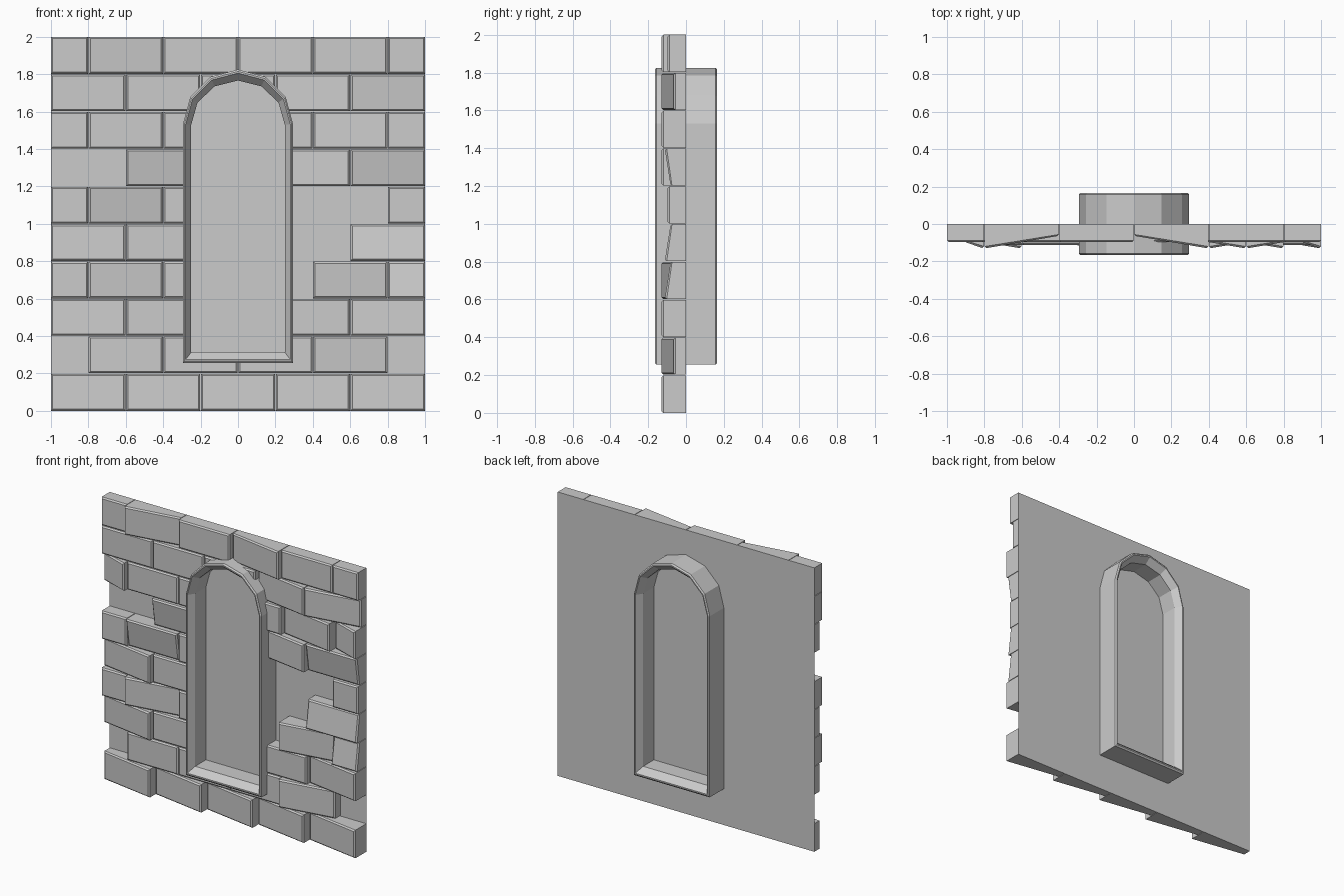
import bpy
import bmesh
from math import cos, sin, pi

cube = bpy.data.objects.get("Cube")
if cube:
    bpy.data.objects.remove(cube, do_unlink=True)

stone = bpy.data.materials.new("light_grey_stone")
stone.use_nodes = True
grey = (0.6, 0.6, 0.6, 1)
stone.diffuse_color = grey
stone.node_tree.nodes["Principled BSDF"].inputs["Base Color"].default_value = grey


def make_object(name, bm):
    bmesh.ops.recalc_face_normals(bm, faces=bm.faces)
    mesh = bpy.data.meshes.new(name)
    bm.to_mesh(mesh)
    bm.free()
    mesh.materials.append(stone)
    obj = bpy.data.objects.new(name, mesh)
    bpy.context.collection.objects.link(obj)
    return obj


def arch_outline(inset):
    """Arched window outline as (x, z) points, shrunk by inset."""
    rx, rz = 0.295 - inset, 0.295 - 1.3 * inset
    bottom = 0.255 + 1.3 * inset
    arc = [(rx * cos(i * pi / 6), 1.53 + rz * sin(i * pi / 6)) for i in range(7)]
    return [(-rx, bottom), (rx, bottom)] + arc


def bridge(bm, a, b):
    n = len(a)
    for i in range(n):
        j = (i + 1) % n
        bm.faces.new((a[i], a[j], b[j], b[i]))


def arch_ring(bm, inset, y):
    return [bm.verts.new((x, y, z)) for x, z in arch_outline(inset)]


# Thin wall sheet behind the bricks
bm = bmesh.new()
bm.faces.new([bm.verts.new((x, 0, z)) for x, z in ((-1, 0), (1, 0), (1, 2), (-1, 2))])
make_object("wall_sheet", bm)

# Window frame: chamfered section swept round the arch, same front and back
half = [(0, -0.157), (0.008, -0.165), (0.015, -0.165), (0.045, -0.12)]
section = half + [(d, -y) for d, y in reversed(half)]
bm = bmesh.new()
rings = [arch_ring(bm, d, y) for d, y in section]
for i, ring in enumerate(rings):
    bridge(bm, ring, rings[(i + 1) % len(rings)])
make_object("window_frame", bm)

# Bricks, bottom row first: f flat, l/r/u/d front face turned that way, - missing
ROWS = ["lllll", "-fffr-", "lflfl", "frf-ru", "lff-u",
        "fdf--f", "-dfld", "lfffll", "ffflr", "frflff"]
TILT = {"f": (0, 0), "l": (-0.032, 0), "r": (0.032, 0), "u": (0, 0.014), "d": (0, -0.014)}
GAP, CHAMFER = 0.002, 0.009


def add_brick(bm, x0, x1, z0, z1, code):
    tx, tz = TILT[code]

    def ring(inset, back):
        verts = []
        for sx, sz in ((-1, -1), (1, -1), (1, 1), (-1, 1)):
            x = (x0 if sx < 0 else x1) - sx * inset
            z = (z0 if sz < 0 else z1) - sz * inset
            y = 0 if back is None else -0.097 + tx * sx + tz * sz + back
            verts.append(bm.verts.new((x, y, z)))
        return verts

    base, edge, front = ring(0, None), ring(0, CHAMFER), ring(CHAMFER, 0)
    bridge(bm, base, edge)
    bridge(bm, edge, front)
    bm.faces.new(front)
    bm.faces.new(base)


bm = bmesh.new()
for row, codes in enumerate(ROWS):
    start = -1 if row % 2 == 0 else -1.2
    for i, code in enumerate(codes):
        if code == "-":
            continue
        x0 = max(start + 0.4 * i, -1)
        x1 = min(start + 0.4 * (i + 1), 1)
        add_brick(bm, x0 + (GAP if x0 > -0.99 else 0), x1 - (GAP if x1 < 0.99 else 0),
                  row * 0.2 + (GAP if row else 0), row * 0.2 + 0.2 - (GAP if row < 9 else 0), code)
bricks = make_object("bricks", bm)

# Clear the bricks out of the window opening
bm = bmesh.new()
front, back = arch_ring(bm, 0.022, -0.3), arch_ring(bm, 0.022, 0.3)
bridge(bm, front, back)
bm.faces.new(front)
bm.faces.new(back)
cutter = make_object("opening_cutter", bm)
cutter.hide_render = True
cut = bricks.modifiers.new("opening", "BOOLEAN")
cut.operation = "DIFFERENCE"
cut.solver = "EXACT"
cut.object = cutter
bpy.context.view_layer.objects.active = bricks
bpy.ops.object.modifier_apply(modifier=cut.name)
bpy.data.objects.remove(cutter, do_unlink=True)
